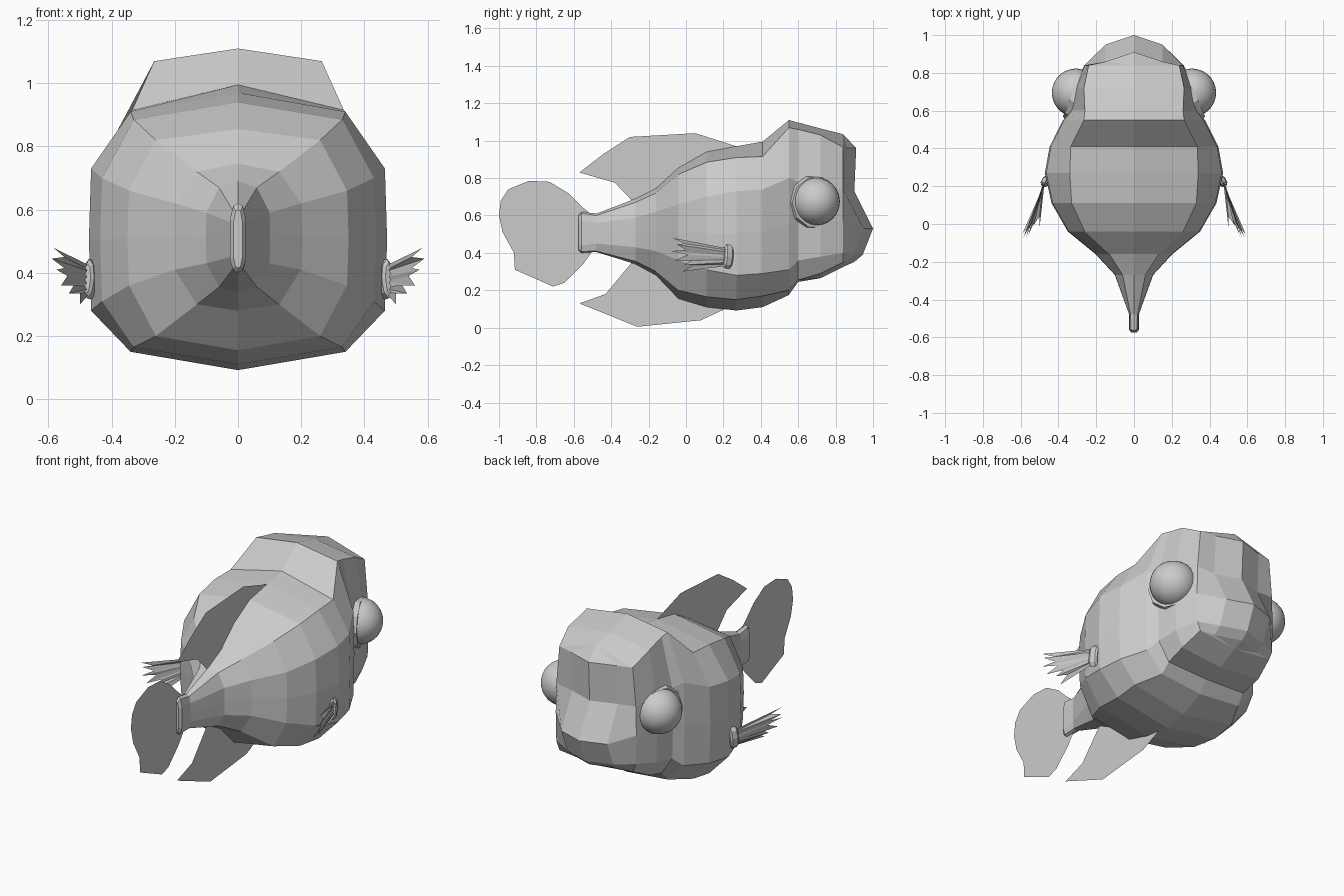
import bpy, bmesh, math
from mathutils import Vector, Matrix

if "Cube" in bpy.data.objects:
    bpy.data.objects.remove(bpy.data.objects["Cube"])

grey = bpy.data.materials.new("plain_grey")
grey.diffuse_color = (0.6, 0.6, 0.6, 1)
grey.use_nodes = True
grey.node_tree.nodes["Principled BSDF"].inputs["Base Color"].default_value = grey.diffuse_color


def make(name, verts, faces, solid=True):
    mesh = bpy.data.meshes.new(name)
    mesh.from_pydata(verts, [], faces)
    bm = bmesh.new()
    bm.from_mesh(mesh)
    if solid:
        bmesh.ops.recalc_face_normals(bm, faces=bm.faces)
    bm.to_mesh(mesh)
    bm.free()
    mesh.materials.append(grey)
    ob = bpy.data.objects.new(name, mesh)
    bpy.context.collection.objects.link(ob)
    return ob


# --- Body: rings from tail to face ---
# y, half width, corner x, then heights: top, top corner, upper side,
# lower side, bottom corner, bottom
RINGS = [
    (-.575, .014, .008, .600, .595, .56, .45, .42, .415),
    (-.56, .025, .015, .62, .612, .57, .44, .408, .40),
    (-.48, .025, .018, .61, .60, .56, .45, .41, .405),
    (-.27, .10, .06, .69, .67, .59, .43, .355, .34),
    (-.16, .20, .13, .745, .72, .62, .41, .30, .28),
    (-.04, .345, .26, .855, .82, .66, .36, .20, .155),
    (.11, .43, .33, .94, .885, .70, .31, .165, .11),
    (.27, .465, .34, .97, .91, .73, .28, .15, .092),
    (.41, .44, .335, .995, .915, .74, .29, .17, .11),
    (.55, .37, .265, 1.11, 1.07, .80, .31, .20, .175),
    (.60, .33, .26, 1.097, 1.06, .78, .36, .255, .245),
    (.72, .31, .265, 1.065, 1.03, .76, .38, .29, .265),
    (.84, .26, .24, 1.035, .965, .74, .40, .35, .325),
]


def ring(y, w, c, t, tc, us, ls, bc, b):
    half = [(c, tc), (w, us), (w * 1.015, (us + ls) / 2), (w, ls), (c, bc)]
    pts = [(0, t)] + half + [(0, b)] + [(-x, z) for x, z in reversed(half)]
    return [(x, y, z) for x, z in pts]


verts = [p for r in RINGS for p in ring(*r)]
N = 12
faces = [tuple(range(N))]
for i in range(len(RINGS) - 1):
    a = i * N
    for j in range(N):
        k = (j + 1) % N
        faces.append((a + j, a + k, a + N + k, a + N + j))

# Face: rows of five columns between the right and left edges of the last ring
last = (len(RINGS) - 1) * N
rows = []
for j, (y, z) in enumerate([(.91, .96), (.90, .73), (1.0, .53), (.945, .39), (.90, .352)], 1):
    n = len(verts)
    verts += [(.15, y - .05, z), (0, y, z), (-.15, y - .05, z)]
    rows.append([last + j, n, n + 1, n + 2, last + N - j])
for a, b in zip(rows, rows[1:]):
    for i in range(4):
        faces.append((a[i], a[i + 1], b[i + 1], b[i]))
for i in range(4):
    faces.append((last, rows[0][i], rows[0][i + 1]))
    faces.append((last + 6, rows[-1][i], rows[-1][i + 1]))
make("fish_body", verts, faces)


# --- Flat fins on the centre plane, outlined as (y, z) ---
def flat_fin(name, outline):
    make(name, [(0, y, z) for y, z in outline], [tuple(range(len(outline)))], False)


flat_fin("dorsal_fin", [(-.57, .83), (-.44, .93), (-.30, 1.02), (.05, 1.04), (.27, .97),
                        (.11, .90), (-.04, .81), (-.16, .71), (-.27, .66), (-.38, .775)])
flat_fin("belly_fin", [(-.57, .13), (-.26, .005), (.08, .04), (.23, .11), (.11, .15),
                       (-.04, .20), (-.16, .31), (-.28, .36), (-.43, .18)])
flat_fin("tail_fin", [(-.50, .60), (-.56, .65), (-.63, .72), (-.73, .78), (-.84, .785),
                      (-.95, .74), (-.99, .68), (-1.0, .60), (-.98, .51), (-.92, .40),
                      (-.915, .31), (-.71, .22), (-.65, .24), (-.55, .34), (-.50, .41)])


# --- Tube helper: rounded band with closed ends ---
def band(name, matrix, profile, sides):
    v, f = [], []
    for h, rx, ry in profile:
        for i in range(sides):
            a = 2 * math.pi * i / sides
            v.append(matrix @ Vector((rx * math.cos(a), ry * math.sin(a), h)))
    for k in range(len(profile) - 1):
        for i in range(sides):
            j = (i + 1) % sides
            f.append((k * sides + i, k * sides + j, (k + 1) * sides + j, (k + 1) * sides + i))
    f += [tuple(range(sides)), tuple(range((len(profile) - 1) * sides, len(profile) * sides))]
    return make(name, v, f)


# Pleated side fin tips: ridge ends alternate with short valley ends
TIPS = [(.585, -.07, .48), (.55, -.01, .45), (.59, -.05, .445), (.55, 0, .415),
        (.575, -.08, .41), (.54, .01, .39), (.56, -.06, .36), (.52, .03, .36),
        (.535, -.01, .335), (.50, .04, .335), (.50, -.02, .30)]

for s, side in ((1, "right"), (-1, "left")):
    # Eye ball and its socket rim, turned a little forward
    bpy.ops.mesh.primitive_uv_sphere_add(segments=24, ring_count=14, radius=.128,
                                         location=(s * .307, .695, .675),
                                         rotation=(0, math.pi / 2, 0))
    eye = bpy.context.object
    eye.name = side + "_eye"
    eye.data.materials.append(grey)
    bpy.ops.object.shade_smooth_by_angle()
    axis = Vector((s * .92, .39, 0)).to_track_quat('Z', 'Y').to_matrix().to_4x4()
    band(side + "_eye_socket", Matrix.Translation((s * .30, .685, .67)) @ axis,
         [(-.09, .13, .13), (-.01, .148, .148), (.025, .138, .138), (.025, .12, .12)], 10)

    # Side fin root collar and pleated sheet
    axis = Vector((s * .45, -.9, .1)).to_track_quat('Z', 'Y').to_matrix().to_4x4()
    band(side + "_fin_root", Matrix.Translation((s * .468, .225, .38)) @ axis,
         [(-.025, .014, .05), (-.015, .022, .063), (.015, .022, .063), (.025, .014, .05)], 8)
    v, n = [], len(TIPS)
    for i, (x, y, z) in enumerate(TIPS):
        zr = .425 - .095 * i / (n - 1)
        v += [(s * (.474 + .008 * (i % 2)), .215, zr), (s * x, y, z)]
    make(side + "_side_fin", v,
         [(2 * i, 2 * i + 1, 2 * i + 3, 2 * i + 2) for i in range(n - 1)], False)
